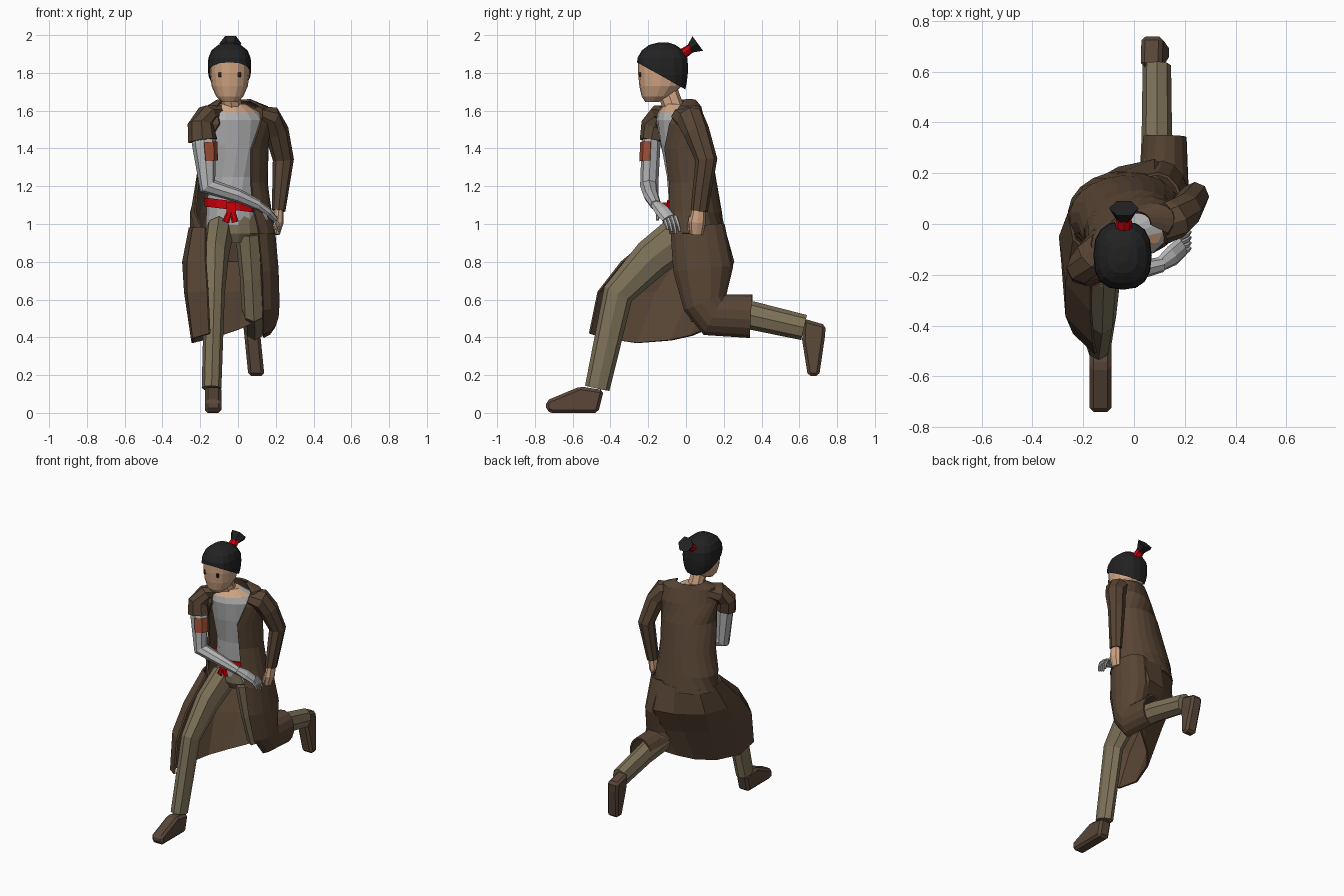
import bpy, bmesh, math
from mathutils import Vector

X, Y = Vector((1, 0, 0)), Vector((0, 1, 0))


def material(name, r, g, b):
    m = bpy.data.materials.new(name)
    m.diffuse_color = (r, g, b, 1)
    return m


COAT = material("coat brown", .098, .060, .035)
TROUSER = material("trouser khaki", .21, .17, .10)
SHOE = material("shoe brown", .10, .062, .041)
SHIRT = material("shirt grey", .46, .46, .47)
SKIN = material("skin", .64, .38, .23)
HAIR = material("hair black", .016, .016, .017)
RED = material("sash red", .60, .0, .003)
PATCH = material("patch rust", .36, .08, .035)


def finish(name, bm, mats, thick=0):
    bmesh.ops.recalc_face_normals(bm, faces=bm.faces)
    me = bpy.data.meshes.new(name)
    bm.to_mesh(me)
    bm.free()
    for m in mats if isinstance(mats, (list, tuple)) else [mats]:
        me.materials.append(m)
    ob = bpy.data.objects.new(name, me)
    bpy.context.collection.objects.link(ob)
    if thick:
        mod = ob.modifiers.new("thickness", 'SOLIDIFY')
        mod.thickness, mod.offset = thick, 0
    return ob


def loft(rings, closed=True):
    """Skin a list of equal-length point rings; closed rings get end caps."""
    bm = bmesh.new()
    rows = [[bm.verts.new(p) for p in r] for r in rings]
    n = len(rows[0])
    for a, b in zip(rows, rows[1:]):
        for i in range(n if closed else n - 1):
            j = (i + 1) % n
            bm.faces.new((a[i], a[j], b[j], b[i]))
    if closed:
        bm.faces.new(rows[0])
        bm.faces.new(rows[-1])
    return bm


def ellipse(z, cx, cy, rx, ry, rot=0, a0=0, a1=360, n=14, p=1):
    """Horizontal ellipse or arc; p under 1 makes it boxier."""
    full = a1 - a0 >= 360
    c, s = math.cos(math.radians(rot)), math.sin(math.radians(rot))
    out = []
    for i in range(n if full else n + 1):
        t = math.radians(a0 + (a1 - a0) * i / n)
        x, y = (r * math.copysign(abs(q) ** p, q) for r, q in ((rx, math.cos(t)), (ry, math.sin(t))))
        out.append(Vector((cx + x * c - y * s, cy + x * s + y * c, z)))
    return out


def limb(name, pts, mat, ref=X, n=8, arc=None, thick=0):
    """Tube along points (x, y, z, radius along ref, other radius)."""
    ps = [Vector(p[:3]) for p in pts]
    dirs = [(b - a).normalized() for a, b in zip(ps, ps[1:])]
    rings = []
    for i, p in enumerate(ps):
        t = (dirs[max(i - 1, 0)] + dirs[min(i, len(dirs) - 1)]).normalized()
        u = (ref - t * ref.dot(t)).normalized()
        v = t.cross(u)
        a0, a1 = arc or (0, 360)
        ring = []
        for k in range(n + 1 if arc else n):
            th = math.radians(a0 + (a1 - a0) * k / n)
            ring.append(p + u * pts[i][3] * math.cos(th) + v * pts[i][4] * math.sin(th))
        rings.append(ring)
    return finish(name, loft(rings, arc is None), mat, thick)


def box(name, c, s, mat):
    bm = bmesh.new()
    bmesh.ops.create_cube(bm, size=1)
    for v in bm.verts:
        v.co = Vector(c) + Vector([v.co[i] * s[i] for i in range(3)])
    return finish(name, bm, mat)


def shoe(name, profile, x, w, lean=0):
    ob = finish(name, loft([[(x + d * w / 2 + lean * (.35 - z), y, z) for y, z in profile]
                            for d in (-1, 1)]), SHOE)
    mod = ob.modifiers.new("round", 'BEVEL')
    mod.width, mod.segments = .016, 1


# Torso with bare neckline in front
bm = loft([ellipse(*r) for r in (
    (.98, -.03, .03, .14, .11, 0), (1.1, -.03, .03, .137, .12, 5), (1.25, -.02, .01, .13, .11, 12),
    (1.42, -.01, -.02, .15, .11, 22), (1.55, -.005, -.045, .16, .1, 25),
    (1.59, -.015, -.05, .14, .088, 25), (1.635, -.03, -.055, .075, .055, 25))])
for f in bm.faces:
    c = f.calc_center_median()
    f.material_index = int(c.z > 1.58 and c.y < -.04 and c.x > -.09)
finish("shirt_torso", bm, [SHIRT, SKIN])

# Sash, tilted, with knot and tails
finish("sash", loft([[v + Vector((0, 0, -.12 * (v.x + .03))) for v in ellipse(z, -.03, .028, .147, .13, 4)]
                     for z in (1.075, 1.122)]), RED)
box("sash_knot", (-.035, -.11, 1.085), (.05, .03, .055), RED)
for i, dx in enumerate((-.03, .02)):
    limb(f"sash_tail_{i}", [(-.035, -.112, 1.09, .013, .008), (-.035 + dx, -.118, 1.01, .019, .006)], RED, n=6)

# Neck, head and eyes
limb("neck", [(-.03, -.05, 1.57, .056, .055), (-.04, -.1, 1.71, .05, .055)], SKIN)
finish("head", loft([ellipse(z, -.044, cy, rx, ry, n=16, p=.9) for z, cy, rx, ry in (
    (1.645, -.18, .04, .035), (1.675, -.155, .072, .08), (1.73, -.135, .096, .112),
    (1.80, -.13, .105, .124), (1.86, -.13, .105, .124), (1.92, -.125, .08, .09))]), SKIN)
for i, x in enumerate((-.095, .007)):
    box(f"eye_{i}", (x, -.243, 1.79), (.017, .009, .026), HAIR)

# Hair cap, cut on a slope from fringe to nape
bm = loft([ellipse(z, -.045, cy, rx, ry, n=16, p=.8) for z, rx, ry, cy in (
    (1.68, .07, .08, -.09), (1.75, .102, .118, -.114), (1.79, .112, .131, -.122),
    (1.83, .115, .136, -.125), (1.88, .112, .132, -.125), (1.92, .095, .108, -.125),
    (1.948, .06, .07, -.125), (1.96, .025, .03, -.12))])
bmesh.ops.bisect_plane(bm, geom=bm.verts[:] + bm.edges[:] + bm.faces[:], plane_co=(0, -.24, 1.845),
                       plane_no=(0, -.14, -.25), clear_outer=True)
finish("hair_cap", bm, HAIR)
limb("hair_tie", [(-.04, -.04, 1.885, .036, .03), (-.04, .025, 1.93, .03, .024)], RED)
limb("hair_tail", [(-.04, .015, 1.922, .028, .022), (-.04, .062, 1.956, .058, .055)], HAIR, n=6)

# Trousers
finish("trouser_hips", loft([ellipse(*r) for r in (
    (.9, -.02, .03, .09, .08), (.95, -.02, .03, .135, .11), (1.06, -.03, .03, .135, .112))]), TROUSER)
limb("front_trouser_leg", [(-.1, -.01, .95, .075, .115), (-.12, -.18, .82, .07, .105),
     (-.125, -.36, .63, .055, .082), (-.14, -.47, .13, .052, .066)], TROUSER)
limb("back_trouser_leg", [(.06, .03, .95, .075, .11), (.075, .06, .72, .065, .1),
     (.085, .095, .555, .066, .1), (.09, .35, .515, .06, .075), (.09, .625, .452, .056, .068)], TROUSER)

# Shoes
shoe("front_shoe", [(-.74, .01), (-.74, .065), (-.56, .14), (-.435, .12), (-.465, 0), (-.71, 0)], -.132, .088)
shoe("back_shoe", [(.62, .5), (.74, .465), (.735, .4), (.705, .195), (.645, .195), (.615, .385)],
     .082, .085, .1)

# Coat body: open arcs wrapping the back, left and right sides
finish("coat_body", loft([ellipse(*r, n=16) for r in (
    (1.655, -.02, -.02, .09, .06, 25, -20, 205), (1.62, -.005, -.03, .17, .085, 25, -45, 215),
    (1.53, -.005, -.03, .185, .115, 25, -62, 222), (1.40, -.018, -.01, .18, .13, 20, -74, 188),
    (1.22, -.033, .02, .187, .135, 10, -64, 187), (1.06, -.037, .035, .212, .15, 3, -57, 205),
    (.95, -.03, .04, .225, .165, 0, -50, 230))], False), COAT, .012)

# Coat skirt: sweeps over the front thigh and around the back, hem rising to the back leg
skirt = (
    (.98, (-.17, -.12), (-.235, -.06), (-.255, .04), (-.2, .14), (-.05, .2), (.08, .19), (.18, .1)),
    (.8, (-.17, -.34), (-.265, -.23), (-.29, -.05), (-.23, .11), (-.06, .22), (.08, .25), (.19, .16)),
    (.64, (-.16, -.465), (-.265, -.36), (-.28, -.16), (-.21, .03), (-.08, .13), (.05, .18), (.14, .18)),
    (0, (-.15, -.51), (-.235, -.43), (-.24, -.26), (-.18, -.08), (-.09, .03), (.0, .1), (.07, .15)))
hem = (.42, .395, .37, .385, .41, .44, .47)
finish("coat_skirt", loft([[(x, y, row[0] or hem[i]) for i, (x, y) in enumerate(row[1:])]
                           for row in skirt], False), COAT, .012)

# Coat panel wrapped round the back leg, open on the inner side
limb("coat_leg_panel", [(.09, .06, .98, .1, .14), (.11, .09, .76, .1, .155), (.115, .1, .585, .1, .115),
     (.115, .15, .52, .095, .118), (.12, .345, .51, .082, .11)], COAT, n=10, arc=(-160, 80), thick=.012)

# Right arm: torn coat cap, grey sleeve, rust patch
limb("torn_shoulder", [(-.11, -.07, 1.59, .07, .045), (-.17, -.13, 1.575, .075, .055),
     (-.197, -.172, 1.52, .068, .07), (-.187, -.183, 1.44, .062, .078)], COAT, Y)
limb("right_sleeve", [(-.185, -.18, 1.5, .045, .055), (-.18, -.185, 1.43, .05, .065),
     (-.16, -.195, 1.2, .048, .05), (0, -.185, 1.15, .04, .036), (.11, -.16, 1.1, .03, .028)], SHIRT, Y)
limb("sleeve_patch", [(-.18, -.186, 1.43, .055, .07), (-.172, -.19, 1.33, .055, .064)],
     PATCH, Y, n=2, arc=(90, 180), thick=.004)

# Gloved right hand with fingers
limb("right_palm", [(.1, -.162, 1.105, .028, .024), (.15, -.125, 1.07, .042, .024),
     (.19, -.09, 1.03, .04, .018)], SHIRT, Y)
for i in range(4):
    y = .021 * i
    limb(f"right_finger_{i}", [(.18, -.12 + y, 1.04, .011, .011), (.21, -.105 + y, 1.0, .01, .01),
         (.22, -.095 + y, .95 + .01 * abs(i - 2), .007, .007)], SHIRT, Y, n=6)
limb("right_thumb", [(.13, -.15, 1.08, .012, .012), (.155, -.15, 1.02, .008, .008)], SHIRT, Y, n=6)

# Left arm: coat sleeve and bare hand
limb("left_sleeve", [(.1, -.01, 1.575, .075, .05), (.165, .02, 1.56, .08, .07), (.205, .055, 1.49, .07, .065),
     (.24, .108, 1.34, .058, .056), (.215, .07, 1.07, .046, .036)], COAT, Y)
limb("left_hand", [(.216, .07, 1.09, .034, .026), (.212, .06, 1.01, .044, .03),
     (.2, .055, .945, .034, .02)], SKIN, Y)
limb("left_thumb", [(.205, .03, 1.04, .014, .012), (.19, .015, .97, .009, .009)], SKIN, Y, n=6)
